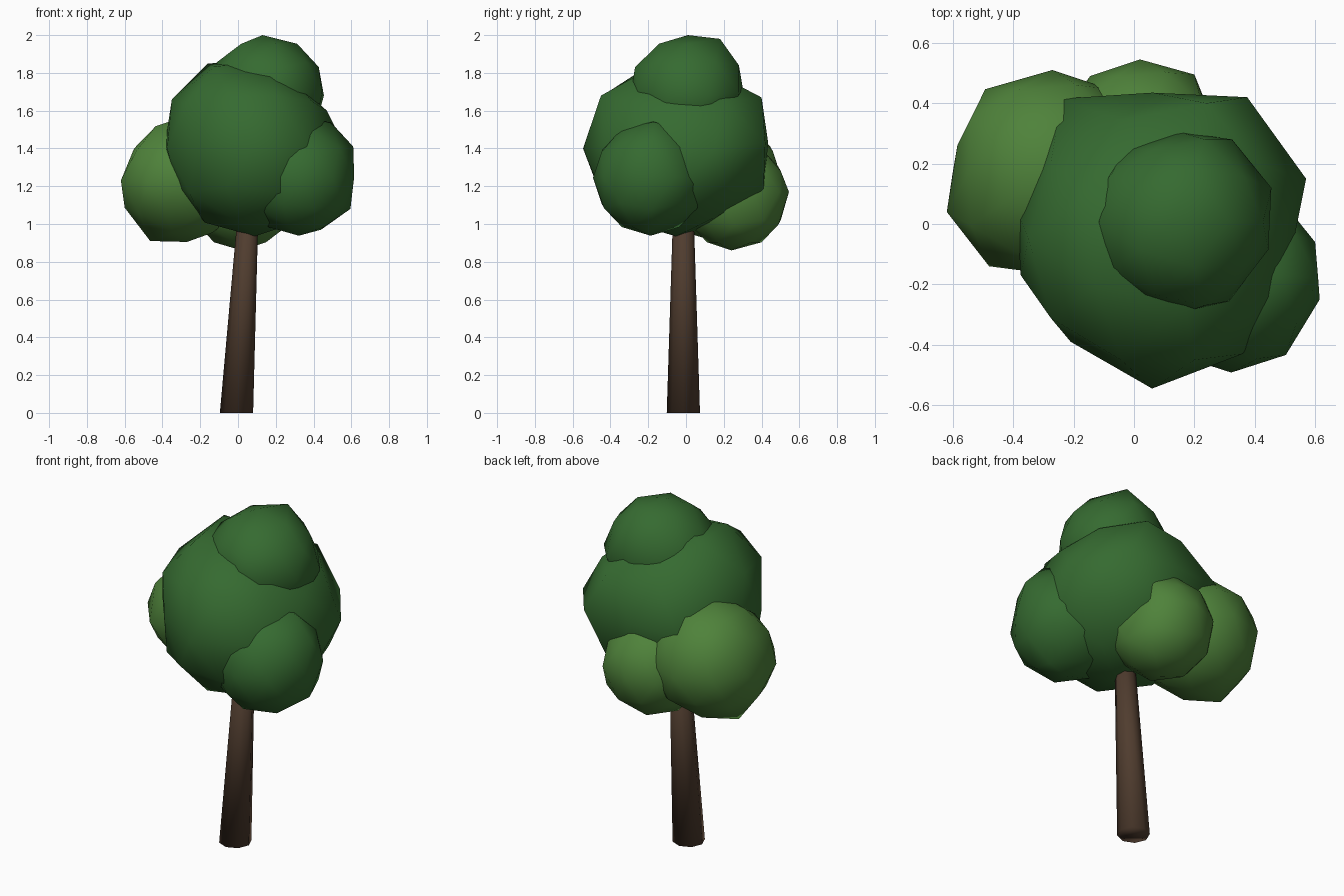
import bpy, bmesh
from mathutils import Matrix, Vector


def material(name, rgb):
    m = bpy.data.materials.new(name)
    m.diffuse_color = (*rgb, 1)
    return m


def finish(bm, name, mat):
    for f in bm.faces:
        f.smooth = True
    me = bpy.data.meshes.new(name)
    bm.to_mesh(me)
    bm.free()
    me.materials.append(mat)
    ob = bpy.data.objects.new(name, me)
    bpy.context.collection.objects.link(ob)
    return ob


def leaf_clump(name, centre, radii, mat, pulls=()):
    # low-poly ball; each pull moves the nearest corner to make it irregular
    bm = bmesh.new()
    bmesh.ops.create_icosphere(
        bm, subdivisions=2, radius=1,
        matrix=Matrix.LocRotScale(Vector(centre), None, Vector(radii)))
    free = set(bm.verts)
    for p in map(Vector, pulls):
        v = min(free, key=lambda w: (w.co - p).length)
        v.co = p
        free.discard(v)
    return finish(bm, name, mat)


bark = material("bark", (0.08, 0.046, 0.028))
dark = material("dark_leaves", (0.036, 0.145, 0.03))
light = material("light_leaves", (0.078, 0.225, 0.043))

# Trunk: tapered, leaning slightly to the right
bm = bmesh.new()
height = 1.2
bmesh.ops.create_cone(bm, cap_ends=True, segments=8, radius1=0.088,
                      radius2=0.05, depth=height)
for v in bm.verts:
    v.co.z += height / 2
    v.co.x += -0.008 + 0.058 * v.co.z
    v.co.y -= 0.014
finish(bm, "trunk", bark)

# Crown
leaf_clump("main_crown", (0.09, -0.054, 1.42), (0.505, 0.49, 0.485), dark, [
    (0.06, -0.545, 1.40), (0.36, -0.43, 1.42), (0.50, -0.20, 1.40),
    (0.57, 0.15, 1.40), (0.375, 0.42, 1.43), (0.06, 0.435, 1.43),
    (-0.24, 0.415, 1.43), (-0.39, 0.05, 1.40), (-0.375, -0.17, 1.40),
    (-0.21, -0.39, 1.42),
    (0.47, -0.05, 1.60), (0.24, 0.40, 1.67), (0.20, -0.45, 1.68),
    (-0.35, -0.05, 1.66), (0.39, -0.28, 1.65), (0.41, 0.20, 1.65),
    (-0.16, 0.10, 1.85), (0.31, -0.05, 1.75), (0.17, -0.27, 1.78),
    (0.17, 0.19, 1.78), (0.09, -0.05, 1.86),
    (-0.32, -0.05, 1.19), (0.22, 0.41, 1.17)])
leaf_clump("top_crown", (0.15, 0.007, 1.695), (0.31, 0.298, 0.305), dark, [
    (0.13, 0.01, 2.0), (0.20, 0.18, 1.98), (0.235, 0.28, 1.84),
    (0.235, -0.27, 1.83), (0.325, 0.28, 1.70), (0.455, 0.12, 1.68),
    (0.315, -0.255, 1.70), (0.175, -0.29, 1.70)])
leaf_clump("right_crown", (0.322, -0.187, 1.245), (0.308, 0.305, 0.307), dark, [
    (0.61, -0.18, 1.41), (0.49, -0.17, 1.54), (0.60, -0.06, 1.25),
    (0.615, -0.25, 1.25), (0.595, -0.18, 1.08), (0.44, -0.18, 0.97)])
leaf_clump("left_crown", (-0.287, 0.173, 1.235), (0.35, 0.338, 0.332), light, [
    (-0.27, 0.17, 0.905), (-0.585, 0.26, 1.23), (-0.62, 0.04, 1.23),
    (-0.55, 0.17, 1.40), (-0.48, -0.14, 1.22), (-0.465, 0.17, 0.91),
    (-0.27, 0.51, 1.23)])
leaf_clump("back_crown", (0.025, 0.256, 1.15), (0.29, 0.289, 0.29), light, [
    (0.25, 0.36, 1.16), (0.02, 0.545, 1.17), (0.20, 0.495, 1.17),
    (0.02, 0.24, 0.86)])
